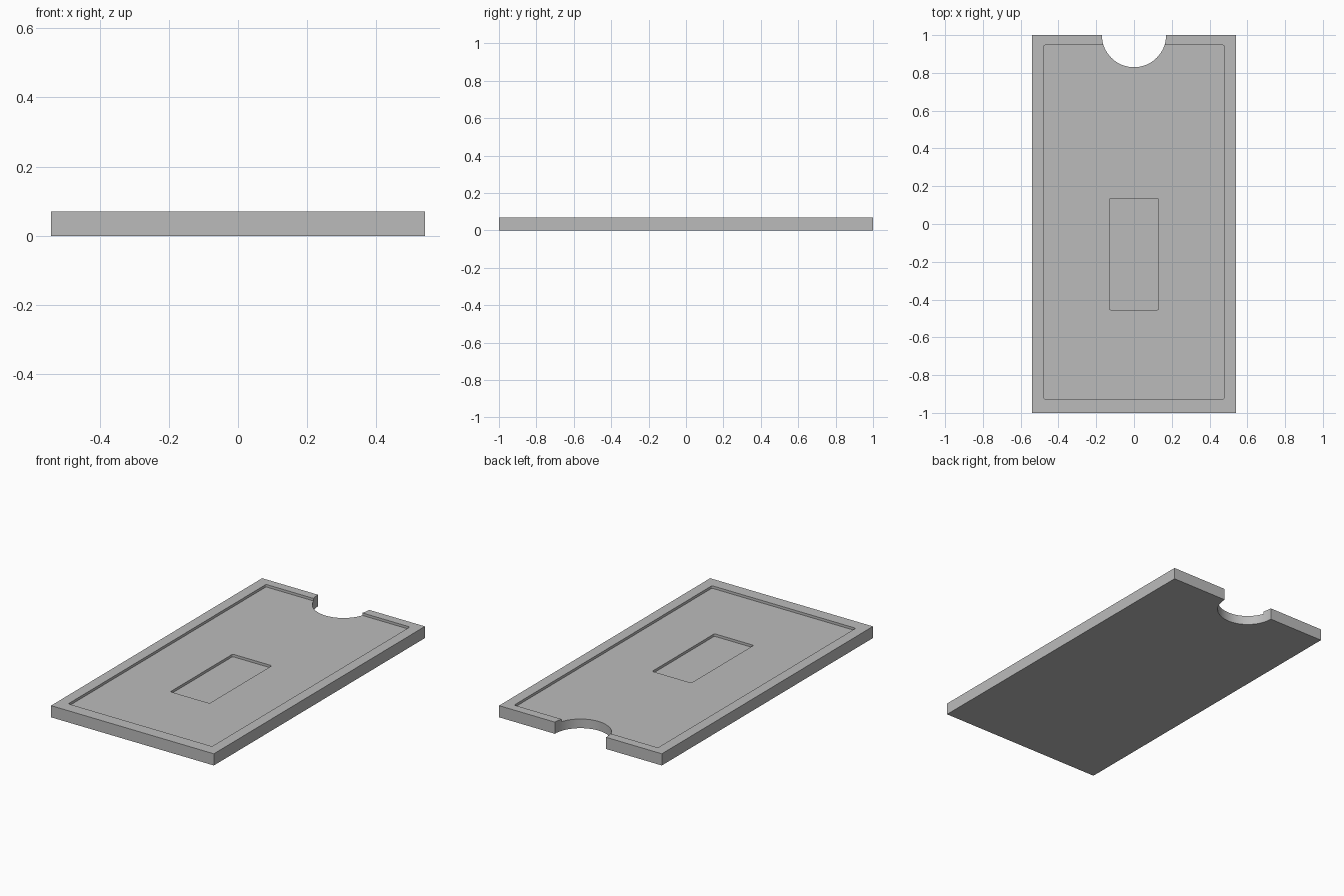
import bpy
import bmesh

if "Cube" in bpy.data.objects:
    bpy.data.objects.remove(bpy.data.objects["Cube"], do_unlink=True)

HEIGHT = 0.07
STEP = 0.015      # depth of each recess
FLOOR = HEIGHT - STEP

grey = bpy.data.materials.new("plain_grey")
grey.use_nodes = True
grey.diffuse_color = (0.5, 0.5, 0.5, 1)
grey.node_tree.nodes["Principled BSDF"].inputs["Base Color"].default_value = (0.5, 0.5, 0.5, 1)


def box(name, half_width, y0, y1, z0, z1, corner=0):
    """Box centred on x, with optionally rounded upright corners."""
    bm = bmesh.new()
    bmesh.ops.create_cube(bm, size=1)
    for v in bm.verts:
        v.co.x *= 2 * half_width
        v.co.y = y0 if v.co.y < 0 else y1
        v.co.z = z0 if v.co.z < 0 else z1
    if corner:
        upright = [e for e in bm.edges
                   if abs(e.verts[0].co.z - e.verts[1].co.z) > 1e-4]
        bmesh.ops.bevel(bm, geom=upright, offset=corner, segments=4,
                        profile=0.5, affect='EDGES')
    mesh = bpy.data.meshes.new(name)
    bm.to_mesh(mesh)
    bm.free()
    mesh.materials.append(grey)
    obj = bpy.data.objects.new(name, mesh)
    bpy.context.collection.objects.link(obj)
    return obj


def cut(target, cutter):
    """Subtract the cutter and discard it."""
    cutter.hide_render = True
    mod = target.modifiers.new("cut", 'BOOLEAN')
    mod.operation = 'DIFFERENCE'
    mod.solver = 'EXACT'
    mod.object = cutter
    bpy.context.view_layer.objects.active = target
    bpy.ops.object.modifier_apply(modifier=mod.name)
    bpy.data.objects.remove(cutter, do_unlink=True)


# Flat tray body
tray = box("tray", 0.54, -1, 1, 0, HEIGHT)

# Wide shallow recess inside the rim, then the small pocket in its floor
cut(tray, box("recess_cutter", 0.477, -0.927, 0.947, FLOOR, HEIGHT + 0.1, 0.008))
cut(tray, box("pocket_cutter", 0.13, -0.455, 0.135, FLOOR - STEP, HEIGHT + 0.1, 0.008))

# Round thumb notch through the back edge
bpy.ops.mesh.primitive_cylinder_add(vertices=64, radius=0.17, depth=0.4,
                                    location=(0, 1, 0))
notch = bpy.context.object
notch.name = "notch_cutter"
notch.data.materials.append(grey)
cut(tray, notch)

# Smooth the rounded walls while keeping edges crisp
bpy.ops.object.select_all(action='DESELECT')
tray.select_set(True)
bpy.context.view_layer.objects.active = tray
bpy.ops.object.shade_smooth_by_angle(angle=0.52)
